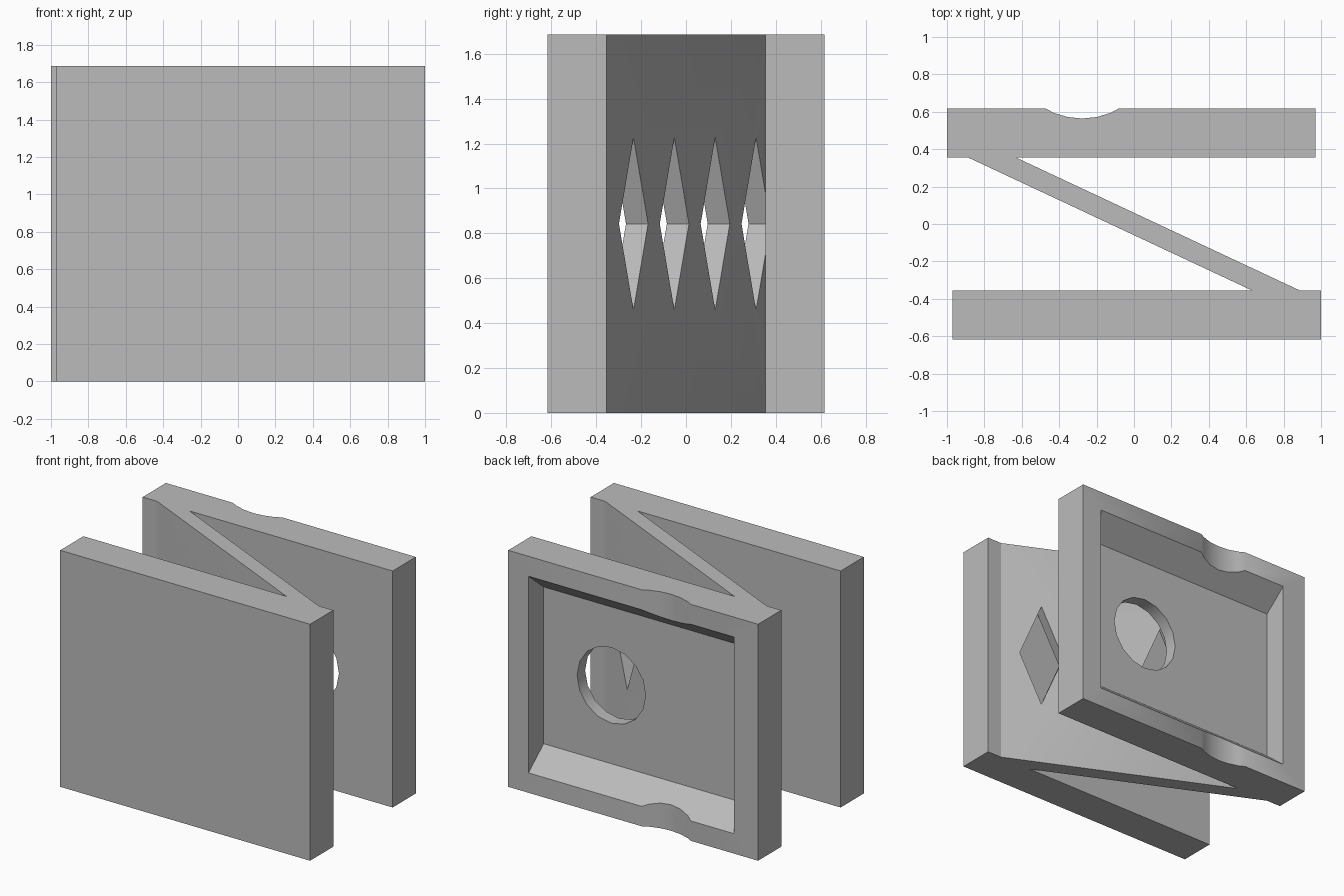
import bpy, bmesh
from math import pi, cos, sin, atan2
from mathutils import Matrix, Vector

old = bpy.data.objects.get("Cube")
if old:
    bpy.data.objects.remove(old, do_unlink=True)

grey = bpy.data.materials.new("plain grey")
grey.use_nodes = True
COLOUR = (0.5, 0.5, 0.5, 1)
grey.diffuse_color = COLOUR
grey.node_tree.nodes["Principled BSDF"].inputs["Base Color"].default_value = COLOUR

HEIGHT = 1.685
MID = HEIGHT / 2
OUTER, INNER = 0.617, 0.355

# Axis frames: profile plane to world, extruding along the third column
ALONG_Z = Matrix.Identity(4)
ALONG_X = Matrix(((0, 0, 1, 0), (1, 0, 0, 0), (0, 1, 0, 0), (0, 0, 0, 1)))
ALONG_Y = Matrix(((1, 0, 0, 0), (0, 0, -1, 0), (0, 1, 0, 0), (0, 0, 0, 1)))


def prism(name, points, start, end, frame=ALONG_Z):
    """Extrude a flat profile between two distances along the frame axis."""
    bm = bmesh.new()
    face = bm.faces.new([bm.verts.new((a, b, start)) for a, b in points])
    grown = bmesh.ops.extrude_face_region(bm, geom=[face])["geom"]
    verts = [v for v in grown if isinstance(v, bmesh.types.BMVert)]
    bmesh.ops.translate(bm, verts=verts, vec=(0, 0, end - start))
    bm.transform(frame)
    bmesh.ops.recalc_face_normals(bm, faces=bm.faces)
    mesh = bpy.data.meshes.new(name)
    bm.to_mesh(mesh)
    bm.free()
    mesh.materials.append(grey)
    obj = bpy.data.objects.new(name, mesh)
    bpy.context.collection.objects.link(obj)
    return obj


def circle(a, b, radius, sides):
    return [(a + radius * cos(2 * pi * i / sides),
             b + radius * sin(2 * pi * i / sides)) for i in range(sides)]


def activate(obj):
    bpy.ops.object.select_all(action="DESELECT")
    obj.select_set(True)
    bpy.context.view_layer.objects.active = obj


def cut(obj, cutter):
    cutter.hide_render = True
    mod = obj.modifiers.new("cut", "BOOLEAN")
    mod.operation, mod.solver, mod.object = "DIFFERENCE", "EXACT", cutter
    activate(obj)
    bpy.ops.object.modifier_apply(modifier=mod.name)
    bpy.data.objects.remove(cutter, do_unlink=True)


def box_profile(x0, x1, y0, y1):
    return [(x0, y0), (x1, y0), (x1, y1), (x0, y1)]


# Two offset plates
front_plate = prism("front_plate", box_profile(-0.97, 1, -OUTER, -INNER), 0, HEIGHT)
back_plate = prism("back_plate", box_profile(-1, 0.97, INNER, OUTER), 0, HEIGHT)

# Recess in the back plate: straight sides, sloping top and bottom
floor_y, rim, slope = 0.445, 0.142, 0.142
recess = [(floor_y, rim + slope), (OUTER, rim), (0.8, rim)]
recess += [(y, HEIGHT - z) for y, z in reversed(recess)]
cut(back_plate, prism("recess_cutter", recess, -0.81, 0.81, ALONG_X))

# Round hole through the recess floor
cut(back_plate, prism("hole_cutter", circle(0.277, MID, 0.27, 16), -1, 0, ALONG_Y))

# Shallow rounded notch across the upper and lower rims
cut(back_plate, prism("notch_cutter", circle(-0.277, 0.96, 0.396, 32), -0.1, HEIGHT + 0.1))

# Diagonal web joining the plates
END, HALF = 0.758, 0.128
web = prism("diagonal_web", [(-END - HALF, INNER), (-END + HALF, INNER),
                             (END + HALF, -INNER), (END - HALF, -INNER)], 0, HEIGHT)

# Row of diamond openings square to the web
diamond = [(-0.153, 0), (0, -0.385), (0.153, 0), (0, 0.385)]
turn = Matrix.Rotation(atan2(-INNER, END), 4, "Z")
for i in range(4):
    y = -0.283 + 0.182 * i
    place = Matrix.Translation(Vector((-y * END / INNER, y, MID)))
    cut(web, prism("diamond_cutter", diamond, -0.2, 0.2, place @ turn @ ALONG_Y))

for part in (front_plate, back_plate, web):
    activate(part)
    bpy.ops.object.shade_smooth_by_angle(angle=pi / 6)
